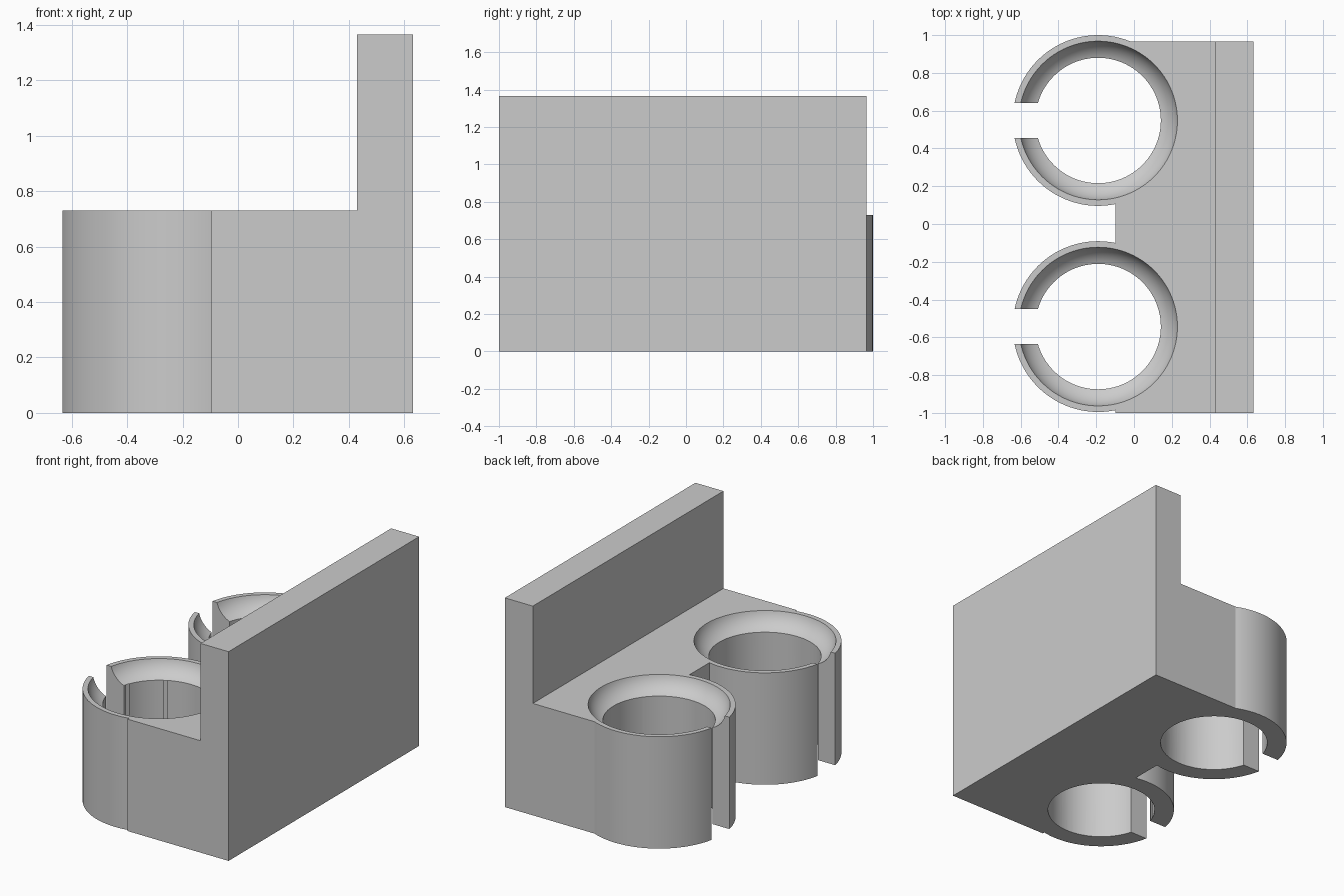
import bpy, bmesh, math
from mathutils import Matrix

if "Cube" in bpy.data.objects:
    bpy.data.objects.remove(bpy.data.objects["Cube"])

HEIGHT = 0.73
RING_X = -0.19
RING_YS = (-0.543, 0.548)
OUTER, RIM, BORE = 0.452, 0.42, 0.332
BOWL_DEPTH = 0.10
SEGMENTS = 96

grey = bpy.data.materials.new("light_grey")
grey.use_nodes = True
colour = (0.6, 0.6, 0.6, 1)
grey.diffuse_color = colour
grey.node_tree.nodes["Principled BSDF"].inputs["Base Color"].default_value = colour


def make_object(name, bm):
    bmesh.ops.recalc_face_normals(bm, faces=bm.faces)
    mesh = bpy.data.meshes.new(name)
    bm.to_mesh(mesh)
    bm.free()
    mesh.materials.append(grey)
    obj = bpy.data.objects.new(name, mesh)
    bpy.context.collection.objects.link(obj)
    return obj


def box(name, x0, x1, y0, y1, z0, z1):
    bm = bmesh.new()
    bmesh.ops.create_cube(bm, size=1, matrix=Matrix.Translation(
        ((x0 + x1) / 2, (y0 + y1) / 2, (z0 + z1) / 2))
        @ Matrix.Diagonal((x1 - x0, y1 - y0, z1 - z0, 1)))
    return make_object(name, bm)


def lathe(name, profile, x, y):
    """Closed solid turned from (radius, z) points, starting and ending on the axis."""
    bm = bmesh.new()
    verts = [bm.verts.new((r, 0, z)) for r, z in profile]
    edges = [bm.edges.new(pair) for pair in zip(verts, verts[1:])]
    bmesh.ops.spin(bm, geom=verts + edges, cent=(0, 0, 0), axis=(0, 0, 1),
                   angle=math.tau, steps=SEGMENTS, use_duplicate=False)
    bmesh.ops.remove_doubles(bm, verts=bm.verts, dist=0.0001)
    bmesh.ops.translate(bm, verts=bm.verts, vec=(x, y, 0))
    return make_object(name, bm)


def combine(target, other, operation):
    mod = target.modifiers.new(operation.title(), "BOOLEAN")
    mod.operation, mod.solver, mod.object = operation, "EXACT", other
    bpy.context.view_layer.objects.active = target
    bpy.ops.object.modifier_apply(modifier=mod.name)
    bpy.data.objects.remove(other)


# L-shaped bracket: deep base with a tall back plate
bm = bmesh.new()
outline = [(-0.098, 0), (0.632, 0), (0.632, 1.365), (0.43, 1.365), (0.43, HEIGHT), (-0.098, HEIGHT)]
face = bm.faces.new([bm.verts.new((x, -1.0, z)) for x, z in outline])
sweep = bmesh.ops.extrude_face_region(bm, geom=[face])
bmesh.ops.translate(bm, vec=(0, 1.965, 0),
                    verts=[v for v in sweep["geom"] if isinstance(v, bmesh.types.BMVert)])
holder = make_object("twin_ring_holder", bm)

# Concave bowl arc from the rim down to the bore
chord = math.hypot(RIM - BORE, BOWL_DEPTH)
half_sweep = math.radians(27)
mid_slope = math.atan2(BOWL_DEPTH, RIM - BORE)
arc_radius = chord / (2 * math.sin(half_sweep))
start = mid_slope - half_sweep
bowl = []
for i in range(13):
    a = start + 2 * half_sweep * i / 12
    bowl.append((BORE + arc_radius * (math.sin(a) - math.sin(start)),
                 HEIGHT - BOWL_DEPTH + arc_radius * (math.cos(start) - math.cos(a))))

# Outer ring bodies
for y in RING_YS:
    ring = lathe("ring_body", [(0, 0), (OUTER, 0), (OUTER, HEIGHT), (0, HEIGHT)], RING_X, y)
    combine(holder, ring, "UNION")

# Bores with bowl-shaped mouths, and the open slots
for y in RING_YS:
    profile = [(0, -0.1), (BORE, -0.1)] + bowl + [(RIM, HEIGHT + 0.1), (0, HEIGHT + 0.1)]
    combine(holder, lathe("bore_cutter", profile, RING_X, y), "DIFFERENCE")
    slot = box("slot_cutter", -0.8, RING_X, y - 0.092, y + 0.092, -0.1, HEIGHT + 0.1)
    combine(holder, slot, "DIFFERENCE")

# Smooth curved walls, crisp edges
bpy.ops.object.select_all(action="DESELECT")
holder.select_set(True)
bpy.context.view_layer.objects.active = holder
bpy.ops.object.shade_smooth_by_angle(angle=math.radians(20))
